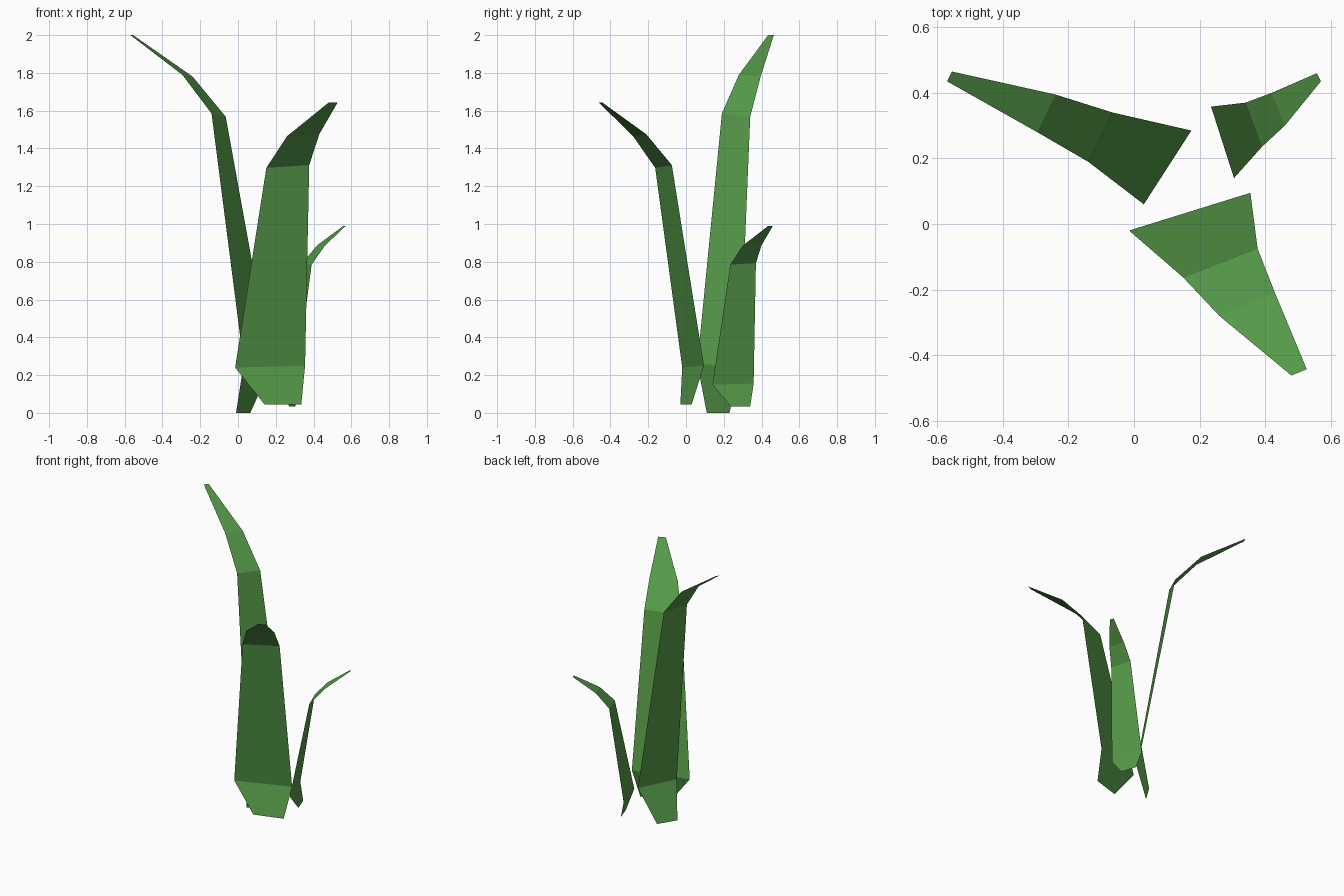
import bpy, bmesh

# leaf colour
green = bpy.data.materials.new("leaf_green")
green.diffuse_color = (0.09, 0.32, 0.065, 1)


def blade(name, left, right):
    """Flat single-sided strip from two edge paths, root to tip."""
    bm = bmesh.new()
    rows = [(bm.verts.new(a), bm.verts.new(b)) for a, b in zip(left, right)]
    for (a, b), (c, d) in zip(rows, rows[1:]):
        bm.faces.new((a, b, d, c))
    # upper surface faces the sky
    bm.normal_update()
    if bm.faces[:][-1].normal.z < 0:
        bmesh.ops.reverse_faces(bm, faces=bm.faces[:])
    mesh = bpy.data.meshes.new(name)
    bm.to_mesh(mesh)
    bm.free()
    mesh.materials.append(green)
    obj = bpy.data.objects.new(name, mesh)
    bpy.context.collection.objects.link(obj)
    return obj


# tall narrow blade, bending back left
blade("tall_blade",
      [(-0.01, 0.11, 0), (0.03, 0.06, 0.26), (-0.14, 0.19, 1.585),
       (-0.295, 0.28, 1.79), (-0.57, 0.435, 2.0)],
      [(0.065, 0.23, 0), (0.175, 0.285, 0.245), (-0.065, 0.34, 1.568),
       (-0.24, 0.395, 1.78), (-0.555, 0.465, 2.0)])

# wide blade, bending front right
blade("wide_blade",
      [(0.14, -0.03, 0.045), (-0.015, -0.02, 0.24), (0.15, -0.163, 1.297),
       (0.26, -0.28, 1.465), (0.48, -0.462, 1.643)],
      [(0.335, 0.03, 0.045), (0.355, 0.095, 0.25), (0.377, -0.075, 1.312),
       (0.43, -0.21, 1.475), (0.527, -0.443, 1.643)])

# short blade, bending back right
blade("short_blade",
      [(0.305, 0.235, 0.035), (0.305, 0.14, 0.15), (0.39, 0.235, 0.785),
       (0.46, 0.30, 0.885), (0.57, 0.435, 0.99)],
      [(0.27, 0.34, 0.035), (0.235, 0.358, 0.155), (0.34, 0.37, 0.793),
       (0.42, 0.40, 0.888), (0.558, 0.46, 0.99)])
